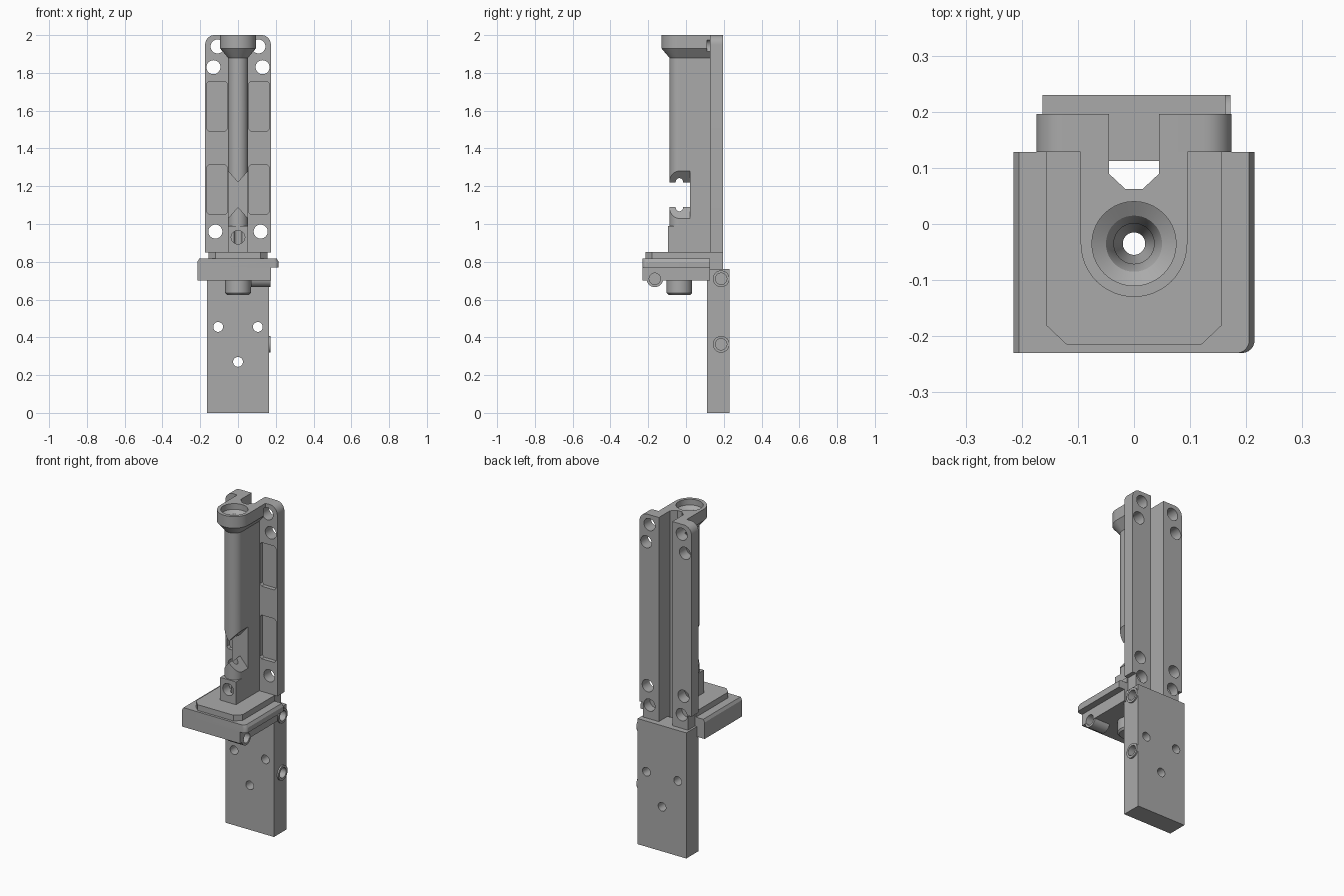
import bpy, bmesh
from math import cos, sin, pi
from mathutils import Vector

if "Cube" in bpy.data.objects:
    bpy.data.objects.remove(bpy.data.objects["Cube"])

grey = bpy.data.materials.new("plain grey")
grey.use_nodes = True
grey.diffuse_color = (0.4, 0.4, 0.4, 1)
grey.node_tree.nodes["Principled BSDF"].inputs["Base Color"].default_value = (0.4, 0.4, 0.4, 1)

BORE_Y = -0.035


def loft(name, rings):
    """Closed solid through rings of equal point count."""
    bm = bmesh.new()
    loops = [[bm.verts.new(p) for p in ring] for ring in rings]
    n = len(loops[0])
    for a, b in zip(loops, loops[1:]):
        for i in range(n):
            j = (i + 1) % n
            bm.faces.new((a[i], a[j], b[j], b[i]))
    bm.faces.new(loops[0])
    bm.faces.new(loops[-1])
    bmesh.ops.recalc_face_normals(bm, faces=bm.faces)
    mesh = bpy.data.meshes.new(name)
    bm.to_mesh(mesh)
    bm.free()
    mesh.materials.append(grey)
    ob = bpy.data.objects.new(name, mesh)
    bpy.context.collection.objects.link(ob)
    return ob


def place(axis, u, v, w):
    """u, v in the section plane and w along the axis."""
    return {"x": (w, u, v), "y": (u, w, v), "z": (u, v, w)}[axis]


def prism(name, axis, outline, lo, hi):
    return loft(name, [[place(axis, u, v, w) for u, v in outline] for w in (lo, hi)])


def box(name, x, y, z):
    return prism(name, "z", [(x[0], y[0]), (x[1], y[0]), (x[1], y[1]), (x[0], y[1])], *z)


def arc(cu, cv, r, start, end, n):
    steps = [start + (end - start) * i / n for i in range(n + 1)]
    return [(cu + r * cos(a), cv + r * sin(a)) for a in steps]


def turned(name, axis, u, v, profile):
    """Round solid from (radius, position) pairs."""
    return loft(name, [[place(axis, a, b, w) for a, b in arc(u, v, r, 0, 2 * pi, 40)[:-1]]
                       for r, w in profile])


def cyl(name, axis, u, v, r, lo, hi):
    return turned(name, axis, u, v, [(r, lo), (r, hi)])


def combine(ob, others, operation="DIFFERENCE"):
    for other in others:
        mod = ob.modifiers.new("boolean", "BOOLEAN")
        mod.operation, mod.solver, mod.object = operation, "EXACT", other
        bpy.context.view_layer.update()
        deps = bpy.context.evaluated_depsgraph_get()
        mesh = bpy.data.meshes.new_from_object(ob.evaluated_get(deps))
        ob.modifiers.clear()
        ob.data = mesh
        bpy.data.objects.remove(other)
    return ob


def slot():
    """Rear channel with a narrowed floor."""
    half = [(0.045, 0.3), (0.045, 0.09), (0.015, 0.062)]
    return prism("slot_cutter", "z", half + [(-x, y) for x, y in reversed(half)], 0.5, 2.1)


def bore():
    return turned("bore_cutter", "z", 0, BORE_Y,
                  [(0.02, 0.6), (0.02, 1.33), (0.036, 1.36), (0.036, 1.92), (0.05, 1.95),
                   (0.075, 1.965), (0.075, 2.05)])


def stadium(r, z):
    pts = [(r, 0.135)] + arc(0, BORE_Y, r, 0, -pi, 24) + [(-r, 0.135)]
    return [(x, y, z) for x, y in pts]


# Mounting rail with rounded top and narrower foot
W, R = 0.174, 0.05
outline = ([(W, 0.85)] + arc(W - R, 2 - R, R, 0, pi / 2, 8)
           + arc(R - W, 2 - R, R, pi / 2, pi, 8) + [(-W, 0.85)])
rail = prism("mounting_rail", "y", outline, 0.128, 0.196)
combine(rail, [box("foot", (-0.15, 0.15), (0.128, 0.196), (0.76, 0.87))], "UNION")
cutters = [slot()]
for s in (-1, 1):
    for x, z in ((0.13, 1.83), (0.12, 0.96), (0.108, 1.94)):
        cutters.append(cyl("hole", "y", s * x, z, 0.037, 0.1, 0.3))
    cutters.append(cyl("blind_hole", "y", s * 0.108, 0.845, 0.037, 0.14, 0.3))
    for lo, hi in ((1.05, 1.315), (1.49, 1.755)):
        c = 0.012
        pocket = [(0.057, lo + c), (0.069, lo), (0.153, lo), (0.165, lo + c),
                  (0.165, hi - c), (0.153, hi), (0.069, hi), (0.057, hi - c)]
        cutters.append(prism("pocket", "y", [(s * x, z) for x, z in pocket], 0.1, 0.153))
combine(rail, cutters)

# Feed column with split opening
column = loft("feed_column", [stadium(0.053, 0.84), stadium(0.053, 1.9)])
combine(column, [box("column_base", (-0.053, 0.053), (-0.095, 0.03), (0.84, 0.99))], "UNION")
gap = [(-0.07, 1.01), (0, 1.09), (0.07, 1.01), (0.07, 1.3), (0, 1.22), (-0.07, 1.3)]
combine(column, [slot(), bore(), prism("gap", "y", gap, -0.2, 0.02),
                 cyl("front_hole", "y", 0, 0.93, 0.036, -0.2, BORE_Y)])

# Funnel collar at the top
collar = loft("funnel_collar", [stadium(0.053, 1.88), stadium(0.095, 1.93), stadium(0.095, 2)])
combine(collar, [slot(), bore()] +
        [cyl("counterbore", "y", s * 0.108, 1.94, 0.037, 0.11, 0.3) for s in (-1, 1)])

# Base plate: body, overhanging lip and raised plinth
body = box("plate_body", (-0.215, 0.175), (-0.23, 0.128), (0.7, 0.77))
corner = arc(0.192, -0.207, 0.023, -pi / 2, 0, 6)
lip_outline = [(-0.215, 0.128), (-0.215, -0.23)] + corner + [(0.215, 0.128)]
lip = loft("plate_lip", [[(x * k, y, z) for x, y in lip_outline]
                         for k, z in ((1, 0.77), (1, 0.8), (0.955, 0.817))])
edge = [(0.157, 0.128), (0.157, -0.18), (0.12, -0.215)]
plinth = prism("plinth", "z", edge + [(-x, y) for x, y in reversed(edge)], 0.817, 0.852)
for part in (body, lip, plinth):
    combine(part, [slot(), bore()])

# Outlet nozzle under the plate
nozzle = turned("outlet_nozzle", "z", 0, BORE_Y,
                [(0.058, 0.625), (0.068, 0.636), (0.068, 0.705)])
combine(nozzle, [bore()])

# Lower block with three through holes
block = box("lower_block", (-0.163, 0.163), (0.112, 0.23), (0, 0.762))
combine(block, [cyl("hole", "y", x, z, 0.026, 0, 0.4)
                for x, z in ((-0.105, 0.455), (0.105, 0.455), (0, 0.27))])
combine(block, [cyl("socket", "x", 0.186, z, 0.03, 0.1, 0.3) for z in (0.363, 0.71)])

# Side bosses
for name, y, z, start in (("front_boss", -0.165, 0.71, 0.07),
                          ("rear_upper_boss", 0.186, 0.71, 0.13),
                          ("rear_lower_boss", 0.186, 0.363, 0.13)):
    boss = cyl(name, "x", y, z, 0.044, start, 0.172)
    combine(boss, [cyl("socket", "x", y, z, 0.03, 0.1, 0.3)])
combine(body, [cyl("socket", "x", -0.165, 0.71, 0.03, 0.1, 0.3)])

# Smooth the round walls and keep the edges sharp
for ob in bpy.context.scene.objects:
    ob.select_set(ob.type == "MESH")
bpy.context.view_layer.objects.active = rail
bpy.ops.object.shade_smooth_by_angle(angle=0.5)
